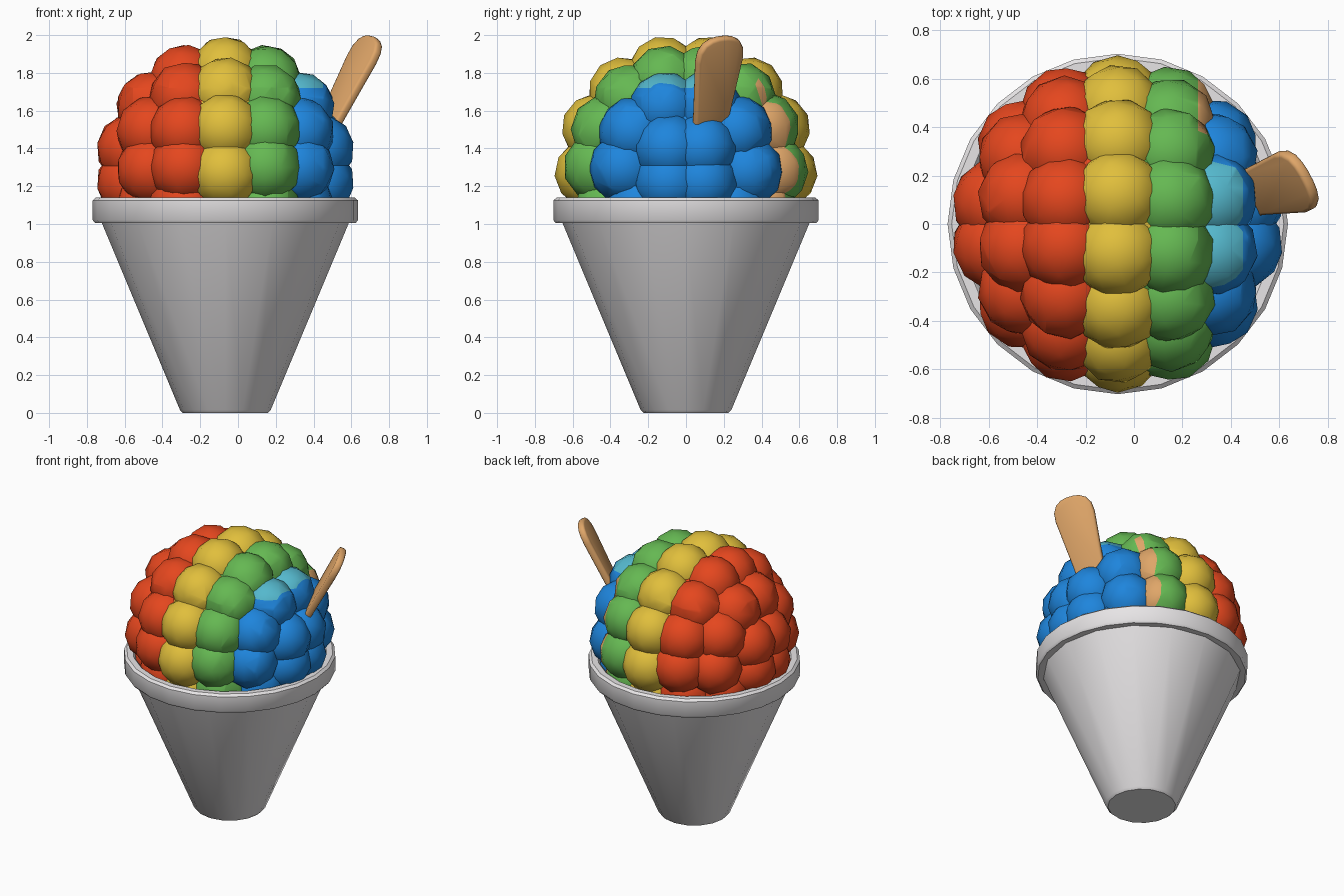
import bpy, bmesh, math, random
from mathutils import Vector, Matrix

if "Cube" in bpy.data.objects:
    bpy.data.objects.remove(bpy.data.objects["Cube"], do_unlink=True)

random.seed(4)
CX = -0.067          # axis of the cup and the ice
BALL_Z = 1.31        # centre height of the ice


def material(name, rgb):
    m = bpy.data.materials.new(name)
    m.use_nodes = True
    m.diffuse_color = (*rgb, 1)
    m.node_tree.nodes["Principled BSDF"].inputs["Base Color"].default_value = (*rgb, 1)
    return m


white = material("cup white", (0.82, 0.80, 0.81))
red = material("cherry red", (0.78, 0.062, 0.013))
yellow = material("lemon yellow", (0.75, 0.52, 0.045))
green = material("lime green", (0.13, 0.48, 0.085))
blue = material("berry blue", (0.013, 0.235, 0.72))
cyan = material("ice cyan", (0.09, 0.48, 0.61))
wood = material("wood tan", (0.74, 0.38, 0.14))


def finish(name, bm, mats, angle=40):
    mesh = bpy.data.meshes.new(name)
    bm.to_mesh(mesh)
    bm.free()
    for m in mats:
        mesh.materials.append(m)
    ob = bpy.data.objects.new(name, mesh)
    bpy.context.collection.objects.link(ob)
    bpy.ops.object.select_all(action="DESELECT")
    ob.select_set(True)
    bpy.context.view_layer.objects.active = ob
    bpy.ops.object.shade_smooth_by_angle(angle=math.radians(angle))
    return ob


def lathe(name, profile, sides, closed=False):
    """Spin a radius/height profile round the cup axis."""
    bm = bmesh.new()
    rings = []
    for r, z in profile:
        rings.append([bm.verts.new((CX + r * math.sin(math.tau * i / sides),
                                    r * math.cos(math.tau * i / sides), z))
                      for i in range(sides)])
    pairs = list(zip(rings, rings[1:]))
    if closed:
        pairs.append((rings[-1], rings[0]))
    else:
        bm.faces.new(rings[0])
        bm.faces.new(rings[-1])
    for a, b in pairs:
        for i in range(sides):
            j = (i + 1) % sides
            bm.faces.new((a[i], a[j], b[j], b[i]))
    bmesh.ops.recalc_face_normals(bm, faces=bm.faces)
    return finish(name, bm, [white])


# Paper cup and its rolled rim
lathe("cup", [(0.225, 0), (0.24, 0.015), (0.66, 1.02)], 16)
lathe("cup_rim", [(0.65, 1.005), (0.69, 1.005), (0.702, 1.02), (0.702, 1.125),
                  (0.685, 1.14), (0.645, 1.14), (0.63, 1.125), (0.62, 1.01)],
      24, closed=True)

# Shaved ice: a core covered by columns of lumps around the x axis
RED, YELLOW, GREEN, BLUE, CYAN, TAN = range(6)
bm = bmesh.new()
centre = Vector((CX, 0, BALL_Z))
bmesh.ops.create_icosphere(bm, subdivisions=3, radius=0.59,
                           matrix=Matrix.Translation(centre))
for f in bm.faces:
    x = f.calc_center_median().x
    f.material_index = (RED if x < -0.19 else YELLOW if x < 0.05
                        else GREEN if x < 0.29 else BLUE)


def lump(direction, flavour):
    """One rounded lump, wholly in the flavour of its column."""
    p = centre + direction * 0.508
    turn = direction.to_track_quat("Z", "Y").to_matrix().to_4x4()
    made = bmesh.ops.create_icosphere(bm, subdivisions=2, radius=0.19,
                                      matrix=Matrix.Translation(p) @ turn)
    for f in {f for v in made["verts"] for f in v.link_faces}:
        f.material_index = flavour


columns = [(0, 13.33, YELLOW), (25, 13.7, GREEN), (-25, 13.7, RED),
           (50, 9.6, BLUE), (-50, 9.6, RED), (76, 4, BLUE), (-76, 4, RED)]
for lat, count, flavour in columns:
    la = math.radians(lat)
    for k in range(math.ceil(count / 2)):
        for sign in (1, -1):
            a = sign * (k + 0.5) * math.tau / count
            if lat:
                a += random.uniform(-0.03, 0.03)
            d = Vector((math.sin(la), math.cos(la) * math.sin(a),
                        math.cos(la) * math.cos(a)))
            if d.z > -0.6:
                lump(d, flavour)

# Cut the pale cap of the blue side and the thin tan seam behind the green
for co, no in (((0, 0, 1.72), (0, 0, 1)), ((0.265, 0, 0), (1, 0, 0)),
               ((0.45, 0, 0), (1, 0, 0))):
    bmesh.ops.bisect_plane(bm, geom=bm.verts[:] + bm.edges[:] + bm.faces[:],
                           plane_co=co, plane_no=no)
for f in bm.faces:
    c = f.calc_center_median()
    if f.material_index == BLUE and c.z > 1.72 and c.x < 0.45:
        f.material_index = CYAN
    elif f.material_index == GREEN and c.x > 0.265 and c.y > 0.38:
        f.material_index = TAN
finish("shaved_ice", bm, [red, yellow, green, blue, cyan, wood], 60)

# Wooden spoon stick, tilted out of the ice
along = Vector((0.45, 0.12, 0.88)).normalized()
across = Vector((0.46, -0.88, -0.12))
across = (across - along * across.dot(along)).normalized()
normal = across.cross(along)
tip = Vector((0.713, 0.19, 1.985))
half = [(0.085, -0.75), (0.105, -0.45), (0.138, -0.13), (0.132, -0.07),
        (0.105, -0.025), (0.065, -0.002), (0.025, 0.006)]
outline = half + [(-w, l) for w, l in reversed(half)]
bm = bmesh.new()
face = bm.faces.new([bm.verts.new(tip + across * w + along * l - normal * 0.024)
                     for w, l in outline])
ext = bmesh.ops.extrude_face_region(bm, geom=[face], use_keep_orig=True)
bmesh.ops.translate(bm, vec=normal * 0.048,
                    verts=[v for v in ext["geom"] if isinstance(v, bmesh.types.BMVert)])
bmesh.ops.recalc_face_normals(bm, faces=bm.faces)
stick = finish("wooden_stick", bm, [wood], 100)
bevel = stick.modifiers.new("soft_edges", "BEVEL")
bevel.width = 0.015
bevel.segments = 2
